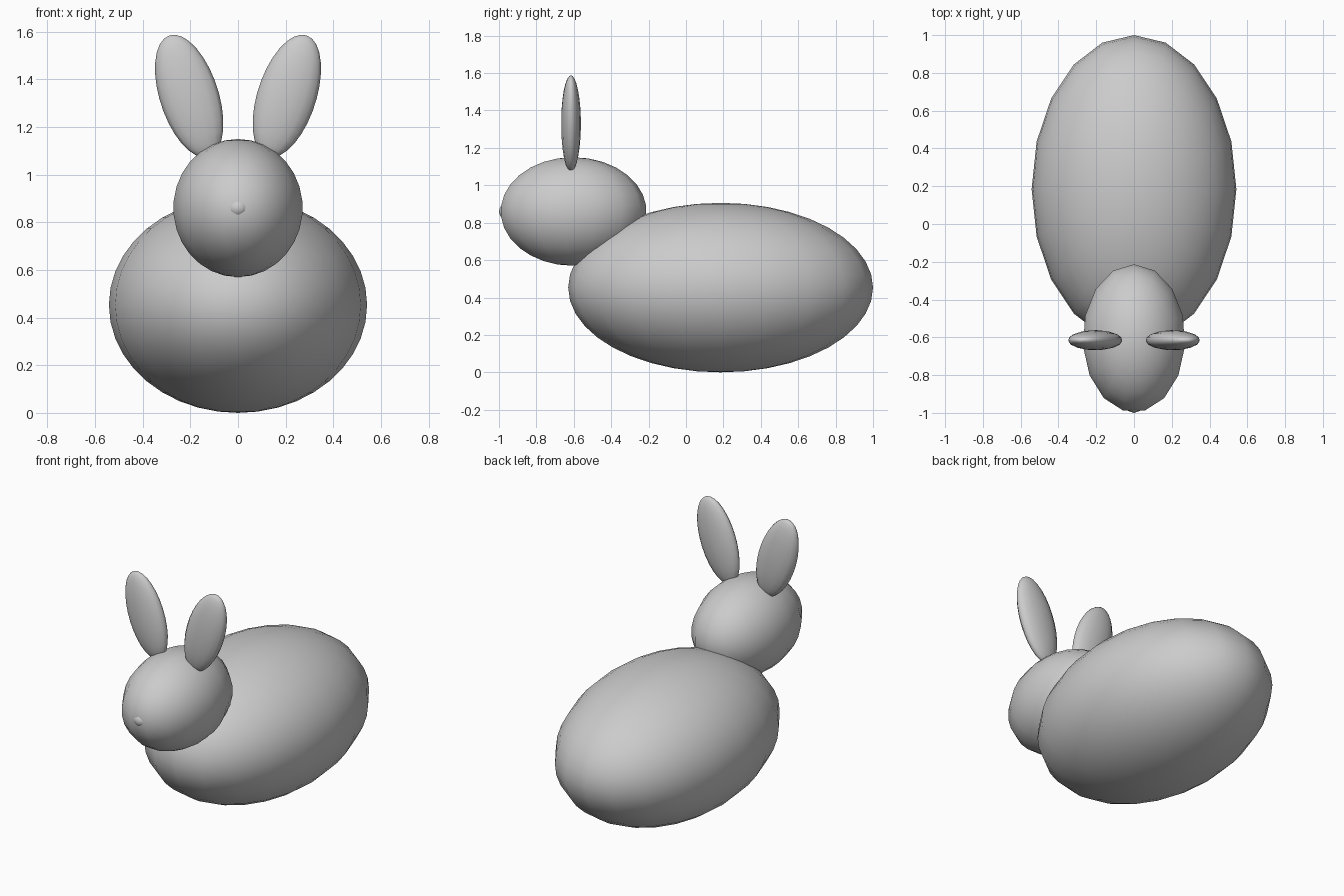
import bpy, bmesh
from math import radians

if "Cube" in bpy.data.objects:
    bpy.data.objects.remove(bpy.data.objects["Cube"])


def ellipsoid(name, centre, radii, sides, tilt=0.0):
    """Smooth UV sphere scaled to the given radii, tilted about the y axis."""
    bm = bmesh.new()
    bmesh.ops.create_uvsphere(bm, u_segments=sides, v_segments=sides, radius=1)
    bmesh.ops.scale(bm, vec=radii, verts=bm.verts)
    for face in bm.faces:
        face.smooth = True
    mesh = bpy.data.meshes.new(name)
    bm.to_mesh(mesh)
    bm.free()
    obj = bpy.data.objects.new(name, mesh)
    obj.location = centre
    obj.rotation_euler.y = radians(tilt)
    bpy.context.collection.objects.link(obj)
    return obj


# Body and head
ellipsoid("body", (0, 0.185, 0.453), (0.542, 0.815, 0.453), 20)
ellipsoid("head", (0, -0.605, 0.86), (0.273, 0.394, 0.29), 15)

# Small nose, almost buried in the head
ellipsoid("nose", (0, -0.95, 0.86), (0.05, 0.05, 0.045), 10)

# Ears leaning outwards
for side, name in ((-1, "left_ear"), (1, "right_ear")):
    ellipsoid(name, (side * 0.205, -0.615, 1.33), (0.124, 0.053, 0.268), 15, side * 18)
